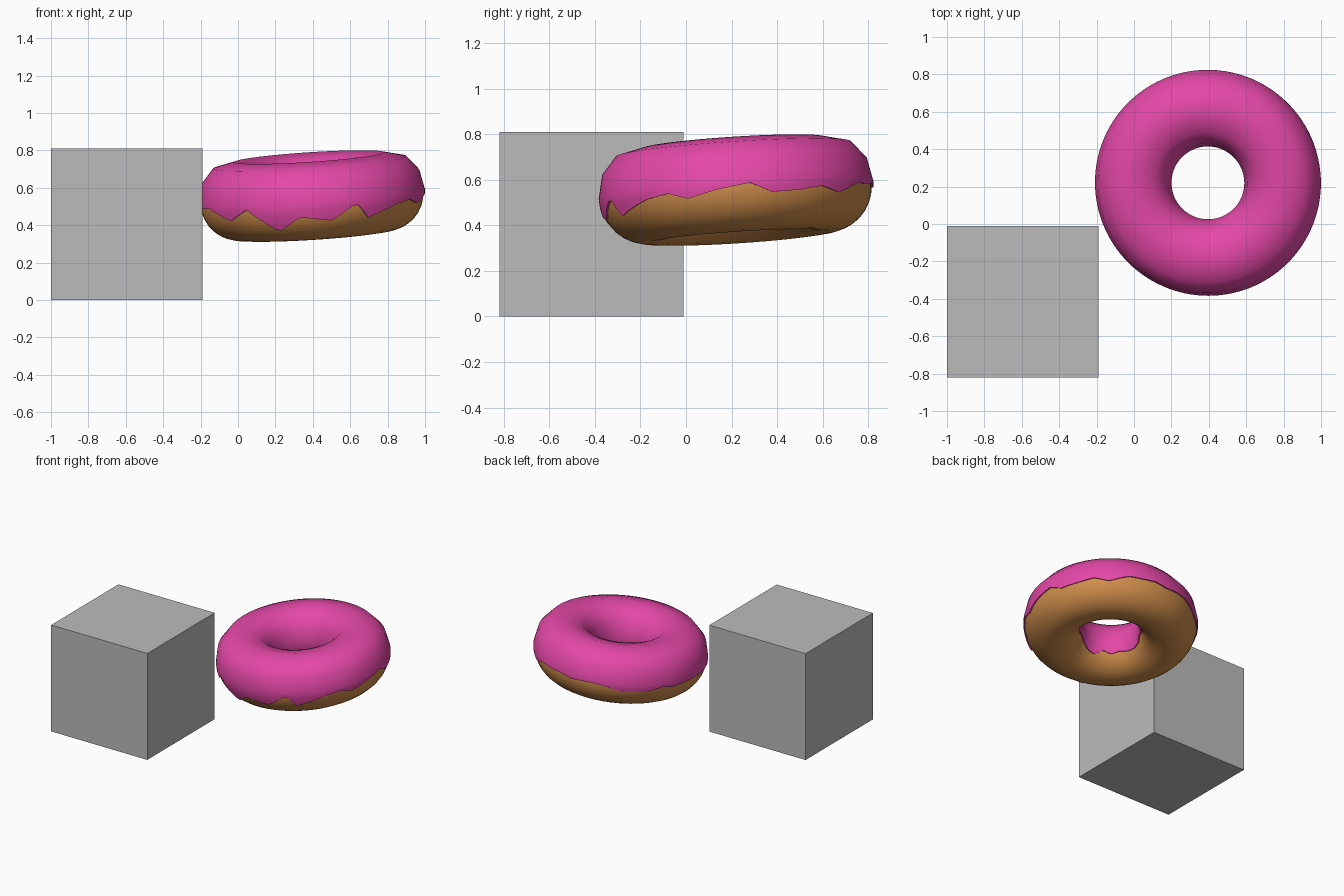
import bpy, bmesh, math, random

if "Cube" in bpy.data.objects:
    bpy.data.objects.remove(bpy.data.objects["Cube"])

random.seed(4)
TILT = math.radians(3.72)
CENTRE = (0.395, 0.22, 0.555)
RING = 0.40


def material(name, rgb):
    m = bpy.data.materials.new(name)
    m.diffuse_color = (*rgb, 1)
    m.use_nodes = True
    m.node_tree.nodes["Principled BSDF"].inputs["Base Color"].default_value = m.diffuse_color
    return m


def add_object(name, bm, mat, smooth):
    bmesh.ops.recalc_face_normals(bm, faces=bm.faces)
    me = bpy.data.meshes.new(name)
    for f in bm.faces:
        f.smooth = smooth
    bm.to_mesh(me)
    bm.free()
    me.materials.append(mat)
    ob = bpy.data.objects.new(name, me)
    bpy.context.collection.objects.link(ob)
    return ob


def lathe(name, section, steps, mat):
    """Closed ring: section(angle) gives a closed loop of (radius, z)."""
    bm = bmesh.new()
    rings = []
    for i in range(steps):
        a = 2 * math.pi * i / steps
        rings.append([bm.verts.new((r * math.cos(a), r * math.sin(a), z))
                      for r, z in section(math.degrees(a))])
    n = len(rings[0])
    for i in range(steps):
        p, q = rings[i], rings[(i + 1) % steps]
        for j in range(n):
            k = (j + 1) % n
            bm.faces.new((p[j], q[j], q[k], p[k]))
    ob = add_object(name, bm, mat, True)
    ob.location = CENTRE
    ob.rotation_euler = (TILT, -TILT, 0)
    return ob


grey = material("grey", (0.5, 0.5, 0.5))
pink = material("pink_icing", (0.78, 0.065, 0.39))
brown = material("baked_dough", (0.62, 0.265, 0.07))

# Block beside the ring
bm = bmesh.new()
bmesh.ops.create_cube(bm, size=0.81)
block = add_object("block", bm, grey, False)
block.location = (-0.595, -0.415, 0.405)


# Dough ring
def dough_section(_):
    return [(RING + 0.196 * math.cos(t), -0.013 + 0.195 * math.sin(t))
            for t in (2 * math.pi * k / 32 for k in range(32))]


lathe("dough", dough_section, 96, brown)

# Outer drip line: (angle, depth below the middle of the ring)
outer = [(6, .01), (15, .055), (28, .05), (39, .035), (49, .065), (62, .02)]
outer += [(a, random.uniform(.01, .055)) for a in range(72, 200, 9)]
outer += [(204, .014), (222, .08), (234, .02), (251, .145), (263, .07),
          (280, .10), (293, .015), (300, .10), (318, .046), (330, .03),
          (339, .06), (352, .03)]
# Inner drip line, longest at the front left of the hole
inner = [(a, max(0, .04 + .045 * math.cos(math.radians(a - 225)))
          + random.uniform(0, .05)) for a in range(4, 360, 15)]


def depth(table, a):
    pts = [(table[-1][0] - 360, table[-1][1])] + table \
        + [(table[0][0] + 360, table[0][1])]
    for (a0, d0), (a1, d1) in zip(pts, pts[1:]):
        if a0 <= a <= a1:
            return d0 + (d1 - d0) * (a - a0) / (a1 - a0)


def icing_point(t):
    c, s = math.cos(t), math.sin(t)
    h = math.copysign(abs(c) ** 0.8, c)
    return RING + 0.205 * h, 0.21 * s


def icing_section(a):
    po = -math.asin(depth(outer, a) / 0.21)
    pi_ = math.pi + math.asin(depth(inner, a) / 0.21)
    angles = [po, po / 2] + [math.radians(d) for d in range(0, 181, 30)]
    angles += [(math.pi + pi_) / 2, pi_]
    pts = [icing_point(t) for t in angles]
    # hidden underside of the icing, inside the dough
    lip = [(RING + (r - RING) * 0.86, z * 0.9) for r, z in (pts[-1], pts[0])]
    return pts + [lip[0], (RING, 0.10), lip[1]]


icing = lathe("icing", icing_section, 120, pink)
bpy.context.view_layer.objects.active = icing
icing.select_set(True)
bpy.ops.object.shade_smooth_by_angle(angle=math.radians(50))
